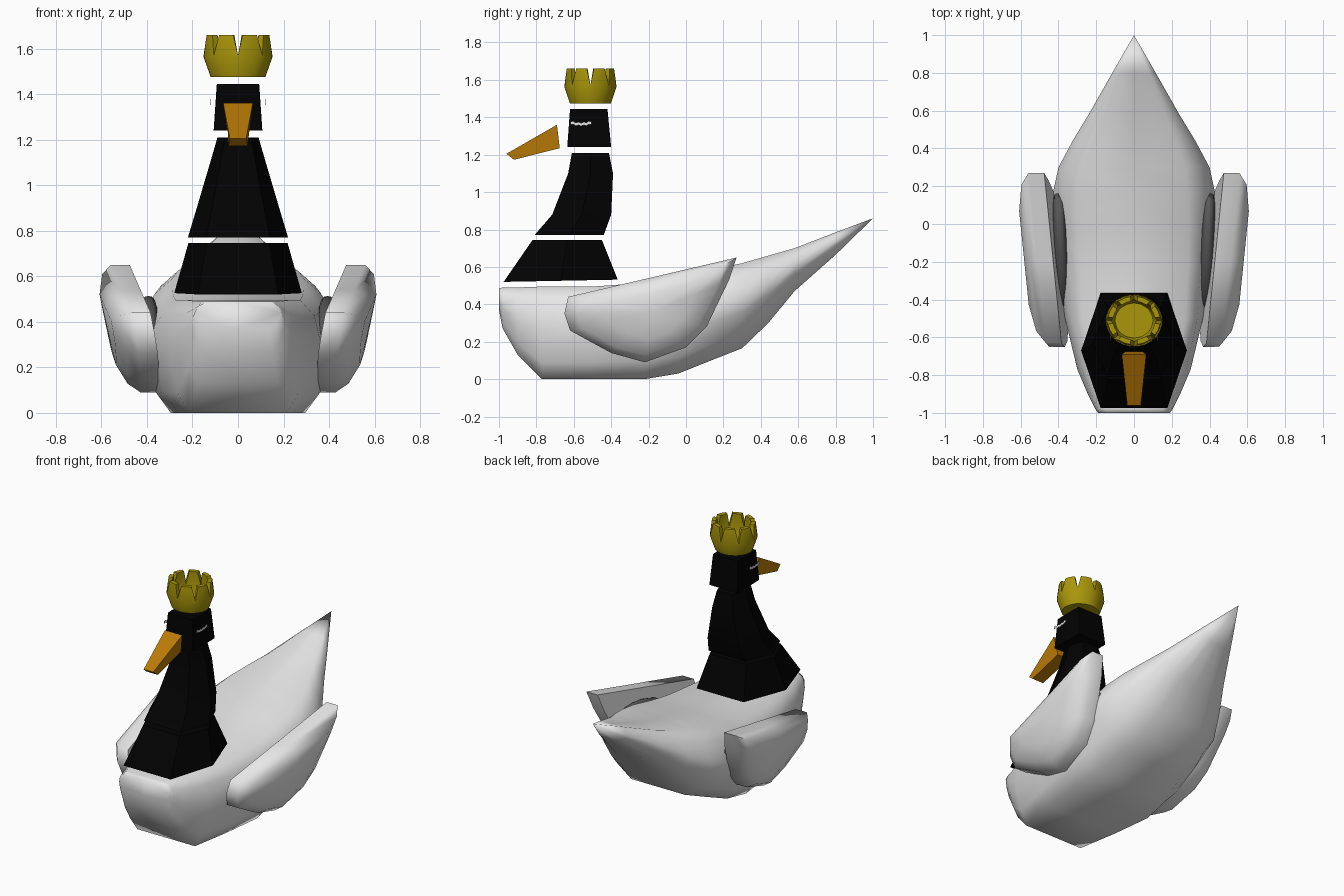
import bpy, bmesh, math
from mathutils import Vector

if "Cube" in bpy.data.objects:
    bpy.data.objects.remove(bpy.data.objects["Cube"])


def material(name, rgb):
    m = bpy.data.materials.new(name)
    m.diffuse_color = (*rgb, 1)
    m.use_nodes = True
    m.node_tree.nodes["Principled BSDF"].inputs["Base Color"].default_value = m.diffuse_color
    return m


WHITE = material("white feathers", (0.80, 0.80, 0.80))
BLACK = material("black", (0.0005, 0.0005, 0.0005))
GREY = material("dark grey", (0.10, 0.10, 0.10))
GOLD = material("gold", (0.40, 0.31, 0.003))
ORANGE = material("orange", (0.50, 0.20, 0.002))


def make(name, bm, mat, angle=None):
    bmesh.ops.recalc_face_normals(bm, faces=bm.faces)
    me = bpy.data.meshes.new(name)
    bm.to_mesh(me)
    bm.free()
    me.materials.append(mat)
    if angle:
        me.shade_smooth()
        me.set_sharp_from_angle(angle=math.radians(angle))
    ob = bpy.data.objects.new(name, me)
    bpy.context.collection.objects.link(ob)
    return ob


def loft(name, rings, mat, angle=None, tip=None):
    """Skin a list of rings; close the ends with a cap, or the last with a point."""
    bm = bmesh.new()
    vs = [[bm.verts.new(p) for p in r] for r in rings]
    n = len(vs[0])
    for a, b in zip(vs, vs[1:]):
        for i in range(n):
            j = (i + 1) % n
            bm.faces.new((a[i], a[j], b[j], b[i]))
    for ring, point in ((vs[0], None), (vs[-1], tip)):
        if point is None:
            bm.faces.new(ring)
        else:
            t = bm.verts.new(point)
            for i in range(n):
                bm.faces.new((ring[i], ring[(i + 1) % n], t))
    return make(name, bm, mat, angle)


def blend(y, start, end, a, b):
    t = min(max((y - start) / (end - start), 0), 1)
    return a + (b - a) * t


# Body: cross-sections along y (y, bottom z, top z, half width)
def section(y, zb, zt, w):
    keel = blend(y, -0.2, 0.3, 0.72, 0.50)
    shoulder = blend(y, -0.5, -0.1, 0.92, 0.85)
    top = blend(y, -0.5, -0.1, 0.75, 0.67)
    half = [(keel, 0.0), (0.5 * (keel + 1.05), 0.18), (0.97, 0.42),
            (1, 0.61), (shoulder, 0.86), (top, 1)]
    full = [(0, 0)] + half + [(0, 1)] + [(-x, z) for x, z in reversed(half)]
    return [(fx * w, y, zb + fz * (zt - zb)) for fx, fz in full]


stations = [
    (-1.0, 0.37, 0.485, 0.19), (-0.98, 0.27, 0.49, 0.205),
    (-0.90, 0.13, 0.49, 0.245), (-0.77, 0.0, 0.495, 0.30),
    (-0.50, 0.0, 0.495, 0.365), (-0.22, 0.0, 0.515, 0.41),
    (-0.04, 0.03, 0.545, 0.43), (0.16, 0.11, 0.59, 0.43),
    (0.30, 0.165, 0.62, 0.40), (0.44, 0.30, 0.66, 0.325),
    (0.58, 0.47, 0.70, 0.24), (0.80, 0.665, 0.785, 0.115),
]
loft("body", [section(*s) for s in stations], WHITE, 120, tip=(0, 1.0, 0.86))

# Wings: bulging leaf shapes leaning outward
outline = [(-0.65, 0.35), (-0.63, 0.44), (-0.2, 0.54), (0.27, 0.65), (0.23, 0.53),
           (0.11, 0.28), (0.0, 0.17), (-0.22, 0.09), (-0.4, 0.14), (-0.62, 0.26)]


def wing_point(side, y, z, scale, thick):
    y, z = -0.18 + (y + 0.18) * scale, 0.36 + (z - 0.36) * scale
    x = 0.385 + 0.06 * (y + 0.64) + 0.18 * (z - 0.45) + thick
    return (side * x, y, z)


for side, label in ((-1, "left"), (1, "right")):
    layers = [(1, 0), (1, 0.083), (0.86, 0.132), (0.55, 0.168)]
    loft(label + "_wing",
         [[wing_point(side, y, z, s, t) for y, z in outline] for s, t in layers],
         WHITE, 65, tip=wing_point(side, -0.18, 0.36, 0, 0.175))

    # Dark lens-shaped joint between wing and body, rising to the rear
    bm = bmesh.new()
    bmesh.ops.create_uvsphere(bm, u_segments=20, v_segments=12, radius=1)
    for v in bm.verts:
        bulge = math.copysign(abs(v.co.x) ** 0.6, v.co.x)
        v.co = Vector((side * (0.388 + 0.045 * bulge + 0.012 * v.co.y),
                       -0.15 + 0.325 * v.co.y,
                       0.325 + 0.165 * v.co.z + 0.09 * v.co.y))
    make(label + "_wing_joint", bm, GREY, 50)


# Neck and head: stacked pieces
def hexagon(hx, y0, y1, z0, z1=None, end=0.63):
    z1 = z0 if z1 is None else z1
    ym, zm, e = (y0 + y1) / 2, (z0 + z1) / 2, hx * end
    return [(-e, y0, z0), (e, y0, z0), (hx, ym, zm),
            (e, y1, z1), (-e, y1, z1), (-hx, ym, zm)]


loft("neck_base", [hexagon(0.28, -0.975, -0.365, 0.52, 0.532),
                   hexagon(0.218, -0.82, -0.45, 0.745)], BLACK)
loft("neck", [hexagon(0.22, -0.81, -0.44, 0.77), hexagon(0.187, -0.715, -0.40, 0.88),
              hexagon(0.122, -0.63, -0.39, 1.10), hexagon(0.09, -0.61, -0.412, 1.21)],
     BLACK, 35)
loft("head", [hexagon(0.107, -0.635, -0.40, 1.24, end=0.98),
              hexagon(0.093, -0.62, -0.42, 1.445, end=0.98)], BLACK)

# Beak: tapering block
loft("beak", [[(-0.065, -0.69, 1.36), (0.065, -0.69, 1.36),
               (0.045, -0.675, 1.235), (-0.045, -0.675, 1.235)],
              [(-0.036, -0.96, 1.205), (0.036, -0.96, 1.205),
               (0.042, -0.92, 1.173), (-0.042, -0.92, 1.173)]], ORANGE)

# Eyes: thin wavy strips
for side, label in ((-1, "left"), (1, "right")):
    rings = []
    for i in range(9):
        y = -0.617 + 0.112 * i / 8
        z = 1.352 + 0.008 * (i / 4 - 1) ** 2 + (0.006 if i % 2 else 0)
        rings.append([(side * (0.121 + dx), y, z + dz) for dx, dz in
                      ((0, 0), (0.003, 0), (0.003, 0.017), (0, 0.017))])
    loft(label + "_eye", rings, WHITE)

# Crown: flared oval cup with eight notched prongs
columns = []
for k in range(8):
    for deg, top in ((0, 1.57), (8.5, 1.66), (22.5, 1.66), (36.5, 1.66)):
        columns.append((math.radians(k * 45 + deg), top))


def crown_ring(radius, z=None, inset=0.0):
    ring = []
    for a, top in columns:
        if z is None:
            h, r = top, 0.151 - 0.012 * (top - 1.57) / 0.09 - inset
        else:
            h, r = z, radius
        ring.append((r * math.sin(a), -0.511 - 0.92 * r * math.cos(a), h))
    return ring


loft("crown", [crown_ring(0.12, 1.475), crown_ring(0.151, 1.562), crown_ring(0),
               crown_ring(0, None, 0.028), crown_ring(0.118, 1.555),
               crown_ring(0.1, 1.495)], GOLD, 35)
